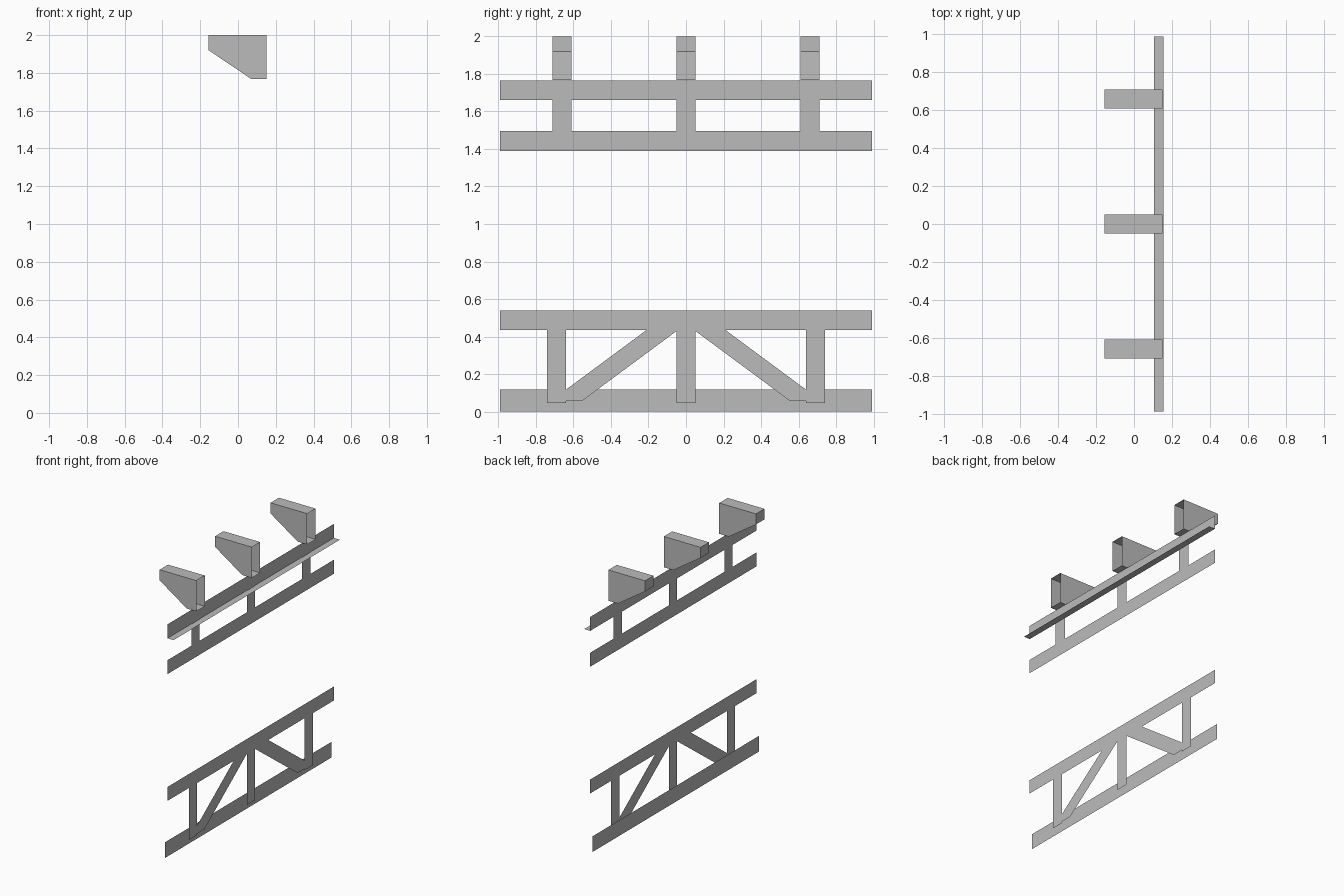
import bpy
import bmesh

cube = bpy.data.objects.get("Cube")
if cube:
    bpy.data.objects.remove(cube, do_unlink=True)

grey = bpy.data.materials.new("light_grey")
grey.use_nodes = True
colour = (0.5, 0.5, 0.5, 1)
grey.diffuse_color = colour
grey.node_tree.nodes["Principled BSDF"].inputs["Base Color"].default_value = colour

HALF = 0.99        # half length of the rails
RAIL_X = 0.105     # plane of the rails
WEB_X = 0.108      # web plates lie just outside the rails
SILL_X = 0.085     # the lowest rail is set back


def sheet(name, polygons):
    """Object made of flat polygons given as lists of 3D points."""
    bm = bmesh.new()
    for poly in polygons:
        bm.faces.new([bm.verts.new(p) for p in poly])
    bmesh.ops.remove_doubles(bm, verts=bm.verts, dist=0.0005)
    mesh = bpy.data.meshes.new(name)
    bm.to_mesh(mesh)
    bm.free()
    mesh.materials.append(grey)
    obj = bpy.data.objects.new(name, mesh)
    bpy.context.collection.objects.link(obj)
    return obj


def plate(name, x, y0, y1, z0, z1):
    """Upright rectangle facing the +x side."""
    return sheet(name, [[(x, y0, z0), (x, y1, z0), (x, y1, z1), (x, y0, z1)]])


# Long horizontal rails
plate("bottom_rail", SILL_X, -HALF, HALF, 0, 0.118)
plate("truss_top_rail", RAIL_X, -HALF, HALF, 0.435, 0.54)
plate("lower_rail", RAIL_X, -HALF, HALF, 1.39, 1.495)
plate("upper_rail", RAIL_X, -HALF, HALF, 1.66, 1.765)

# Narrow ledge along the foot of the upper rail
sheet("ledge", [[(RAIL_X, -HALF, 1.66), (0.156, -HALF, 1.66),
                 (0.156, HALF, 1.66), (RAIL_X, HALF, 1.66)]])

# Truss uprights
for label, y in (("front", -0.69), ("middle", 0), ("back", 0.69)):
    plate(label + "_truss_upright", WEB_X, y - 0.05, y + 0.05, 0.045, 0.487)

# Truss diagonals, mirrored about the middle
diagonal = [(-0.64, 0.056), (-0.555, 0.056), (-0.05, 0.43),
            (-0.05, 0.487), (-0.14, 0.487), (-0.64, 0.117)]
sheet("front_diagonal", [[(WEB_X, y, z) for y, z in diagonal]])
sheet("back_diagonal", [[(WEB_X, -y, z) for y, z in reversed(diagonal)]])

# Upper posts and the hollow brackets above them, open on the +x end
profile = [(0.15, 2), (-0.156, 2), (-0.156, 1.92), (0.07, 1.768), (0.15, 1.768)]
for label, y in (("front", -0.66), ("middle", 0), ("back", 0.66)):
    y0, y1 = y - 0.05, y + 0.05
    plate(label + "_post", WEB_X, y0, y1, 1.445, 1.71)
    faces = [[(x, y0, z) for x, z in reversed(profile)],
             [(x, y1, z) for x, z in profile]]
    faces = [list(reversed(f)) for f in faces]
    for (xa, za), (xb, zb) in zip(profile, profile[1:]):
        faces.append([(xa, y0, za), (xa, y1, za), (xb, y1, zb), (xb, y0, zb)])
    sheet(label + "_bracket", faces)
